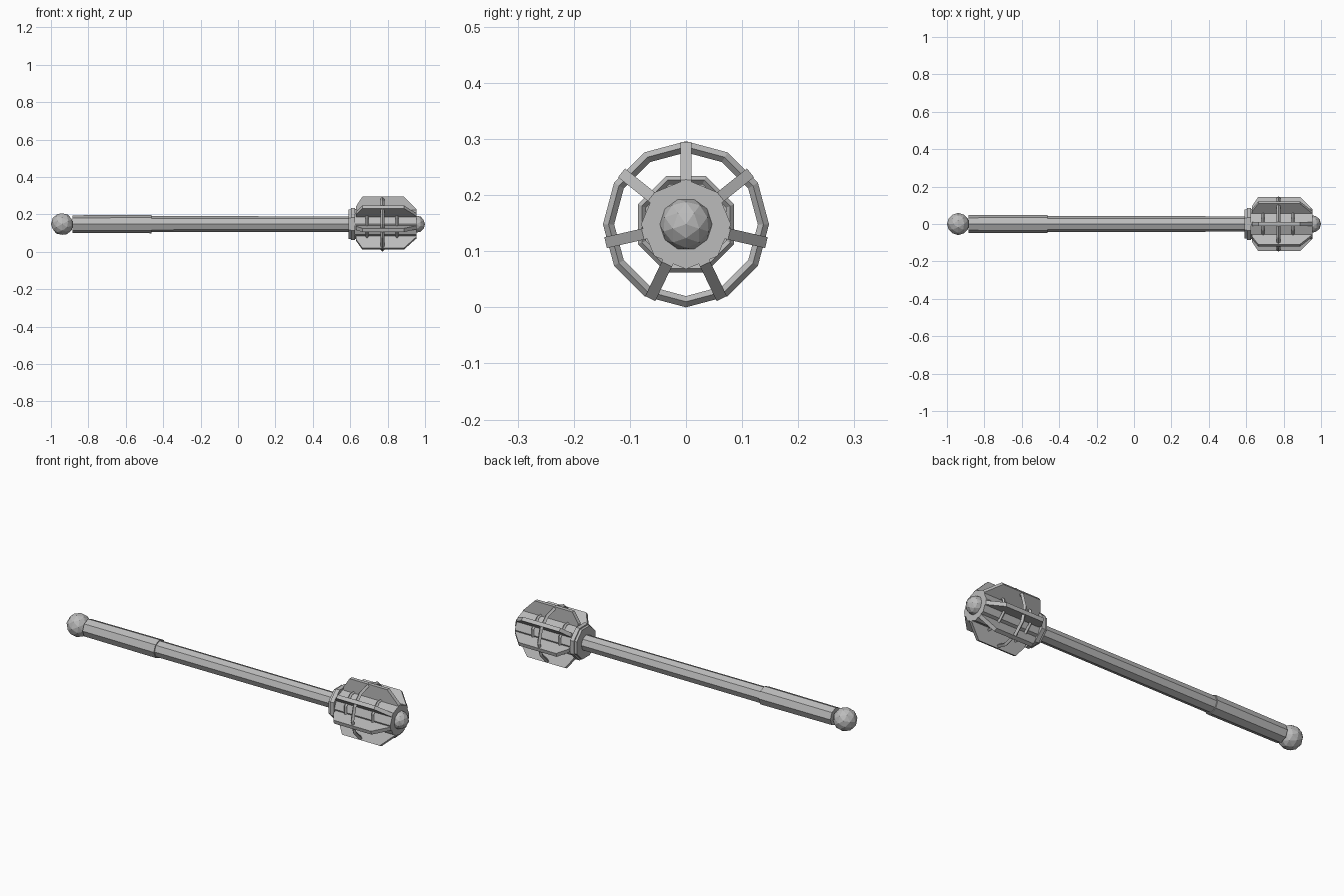
import bpy, bmesh, math
from mathutils import Matrix, Vector

if "Cube" in bpy.data.objects:
    bpy.data.objects.remove(bpy.data.objects["Cube"])

ZC = 0.148  # height of the mace axis
steel = bpy.data.materials.new("steel grey")
steel.diffuse_color = (0.5, 0.5, 0.5, 1)
steel.use_nodes = True
steel.node_tree.nodes["Principled BSDF"].inputs["Base Color"].default_value = steel.diffuse_color


def finish(name, bm):
    bmesh.ops.recalc_face_normals(bm, faces=bm.faces)
    bmesh.ops.translate(bm, verts=bm.verts, vec=(0, 0, ZC))
    me = bpy.data.meshes.new(name)
    bm.to_mesh(me)
    bm.free()
    me.materials.append(steel)
    ob = bpy.data.objects.new(name, me)
    bpy.context.collection.objects.link(ob)
    return ob


def lathe(name, profile, sides=8, turn=0.0, closed=False):
    """Spin (x, radius) points about the x axis; capped unless closed."""
    bm = bmesh.new()
    rings = []
    for x, r in profile:
        rings.append([bm.verts.new((x, r * math.cos(turn + math.tau * i / sides),
                                    r * math.sin(turn + math.tau * i / sides)))
                      for i in range(sides)])
    pairs = list(zip(rings, rings[1:]))
    if closed:
        pairs.append((rings[-1], rings[0]))
    else:
        bm.faces.new(rings[0])
        bm.faces.new(rings[-1])
    for a, b in pairs:
        for i in range(sides):
            j = (i + 1) % sides
            bm.faces.new((a[i], a[j], b[j], b[i]))
    return finish(name, bm)


def hoop(name, x, major, minor, sides, turn=0.0):
    """Ring with a diamond cross-section."""
    lathe(name, [(x - minor, major), (x, major + minor),
                 (x + minor, major), (x, major - minor)], sides, turn, True)


def ball(name, x, r):
    bm = bmesh.new()
    bmesh.ops.create_icosphere(bm, subdivisions=2, radius=r)
    bmesh.ops.rotate(bm, verts=bm.verts, matrix=Matrix.Rotation(math.pi / 2, 3, 'Y'))
    bmesh.ops.translate(bm, verts=bm.verts, vec=(x, 0, 0))
    finish(name, bm)


HALF = math.pi / 8

# handle
ball("pommel", -0.94, 0.06)
lathe("grip", [(-0.885, 0.047), (-0.463, 0.049)])
lathe("shaft", [(-0.47, 0.043), (0.62, 0.041)])

# head
lathe("collar", [(0.59, 0.085), (0.603, 0.085), (0.603, 0.092), (0.625, 0.092)], 8, HALF)
lathe("head_core", [(0.61, 0.08), (0.955, 0.08)])
ball("tip", 0.953, 0.047)
hoop("rear_band", 0.69, 0.085, 0.008, 8, HALF)
hoop("front_band", 0.85, 0.085, 0.008, 8, HALF)
hoop("outer_hoop", 0.772, 0.138, 0.01, 12)

# seven flanges around the head
outline = [(0.63, 0.05), (0.63, 0.093), (0.665, 0.147),
           (0.887, 0.147), (0.955, 0.079), (0.955, 0.05)]
for k in range(7):
    bm = bmesh.new()
    face = bm.faces.new([bm.verts.new((x, -0.01, r)) for x, r in outline])
    ext = bmesh.ops.extrude_face_region(bm, geom=[face])
    bmesh.ops.translate(bm, vec=(0, 0.02, 0),
                        verts=[v for v in ext["geom"] if isinstance(v, bmesh.types.BMVert)])
    bmesh.ops.rotate(bm, verts=bm.verts, matrix=Matrix.Rotation(math.tau * k / 7, 3, 'X'))
    finish(f"flange_{k + 1}", bm)
